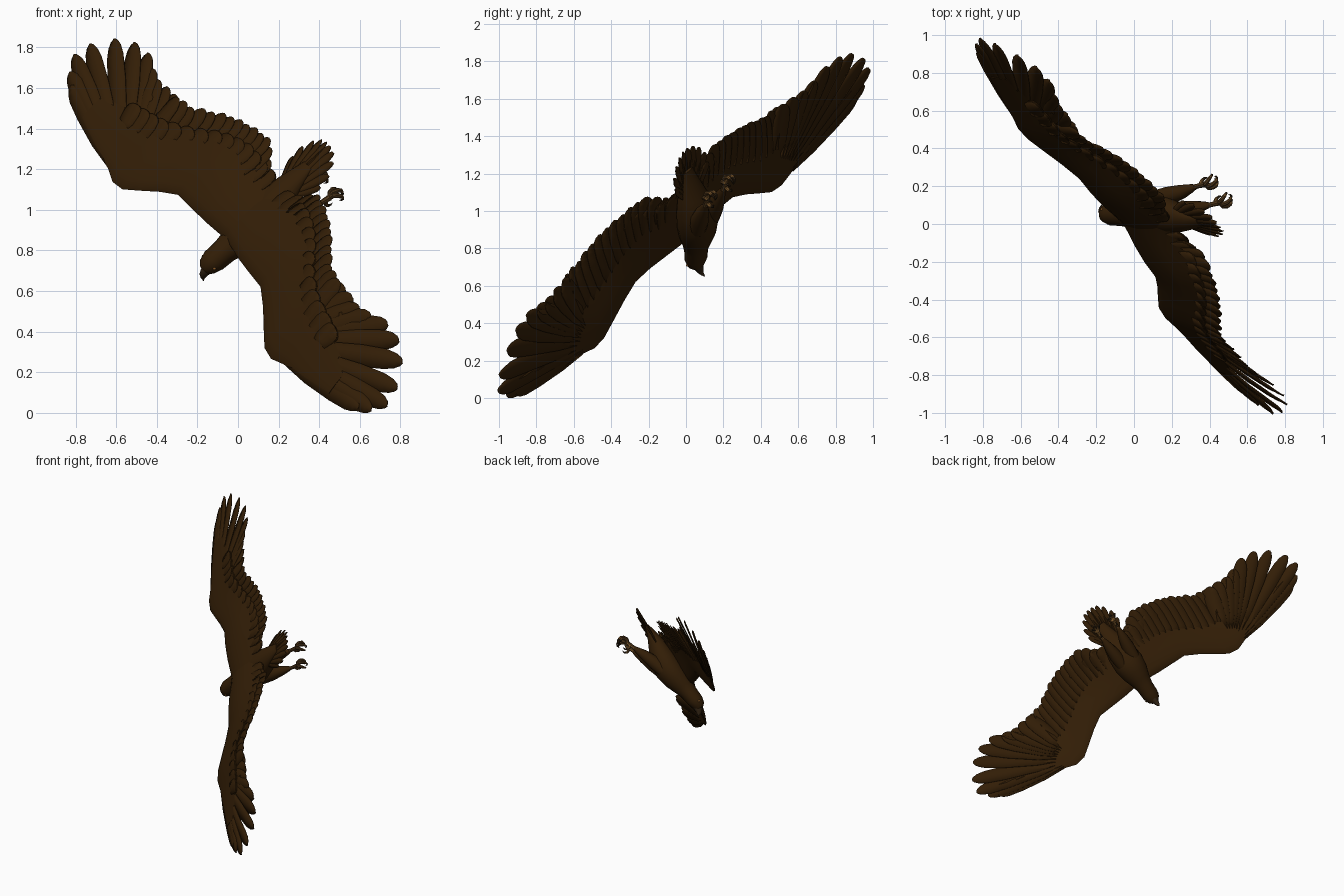
import bpy, bmesh, math
from mathutils import Vector, Matrix

cube = bpy.data.objects.get("Cube")
if cube:
    bpy.data.objects.remove(cube)

# Bird frame: X to its right wing, Y to the beak, Z out of the back
right = Vector((-0.507, 0.65, 0.566)).normalized()
ahead = Vector((-0.685, 0.112, -0.72))
ahead = (ahead - right * ahead.dot(right)).normalized()
back = right.cross(ahead)
FRAME = Matrix((right, ahead, back)).transposed().to_4x4()
FRAME.translation = right * 0.52


def material(name, rgb):
    m = bpy.data.materials.new(name)
    m.use_nodes = True
    m.diffuse_color = (*rgb, 1)
    m.node_tree.nodes["Principled BSDF"].inputs["Base Color"].default_value = (*rgb, 1)
    return m


BROWN = material("feather brown", (0.033, 0.013, 0.002))
LEG = material("leg brown", (0.075, 0.036, 0.01))
TAN = material("sole tan", (0.21, 0.1, 0.025))
HORN = material("horn brown", (0.03, 0.016, 0.006))
AMBER = material("eye amber", (0.25, 0.1, 0.02))


def finish(name, bm, mat, mirror=True, thickness=0, under=None):
    bmesh.ops.recalc_face_normals(bm, faces=bm.faces)
    if under:
        for f in bm.faces:
            f.material_index = int(f.normal.z < -0.1)
    me = bpy.data.meshes.new(name)
    bm.to_mesh(me)
    bm.free()
    me.materials.append(mat)
    if under:
        me.materials.append(under)
    ob = bpy.data.objects.new(name, me)
    bpy.context.collection.objects.link(ob)
    ob.matrix_world = FRAME
    bpy.ops.object.select_all(action='DESELECT')
    ob.select_set(True)
    bpy.context.view_layer.objects.active = ob
    bpy.ops.object.shade_smooth_by_angle(angle=math.radians(40))
    if thickness:
        s = ob.modifiers.new("thickness", 'SOLIDIFY')
        s.thickness = thickness
        s.offset = 0
    if mirror:
        ob.modifiers.new("mirror", 'MIRROR')


def loft(bm, rings):
    rows = [[bm.verts.new(p) for p in ring] for ring in rings]
    n = len(rows[0])
    for r, q in zip(rows, rows[1:]):
        for i in range(n):
            bm.faces.new((r[i], r[(i + 1) % n], q[(i + 1) % n], q[i]))
    bm.faces.new(rows[0])
    bm.faces.new(rows[-1])


def ellipses(stations, n=20):
    turn = [math.tau * i / n for i in range(n)]
    return [[Vector((rx * math.cos(t), y, z + rz * math.sin(t))) for t in turn]
            for y, z, rx, rz in stations]


def tube(bm, path, radii, n=8):
    pts = [Vector(p) for p in path]
    rings = []
    for i, p in enumerate(pts):
        d = (pts[min(i + 1, len(pts) - 1)] - pts[max(i - 1, 0)]).normalized()
        u = d.cross(Vector((0.9, 0.3, 0.1))).normalized()
        v = d.cross(u)
        rings.append([p + radii[i] * (u * math.cos(math.tau * k / n) + v * math.sin(math.tau * k / n))
                      for k in range(n)])
    loft(bm, rings)


def lookup(table, x, col):
    for p, q in zip(table, table[1:]):
        if x <= q[0]:
            t = max(0, (x - p[0]) / (q[0] - p[0]))
            return p[col] + t * (q[col] - p[col])
    return table[-1][col]


def wing_z(x, y):
    return 0.385 - 0.2 * max(0, -0.8 - y) - 0.035 * max(0, 1 - x / 0.25)


# Twist raising the rear edge along the span: span, right wing, left wing
TWIST = [(.18, 0, 0), (.29, 0, .1), (.5, 0, .17), (.65, .01, .2), (.8, .06, .21),
         (1.05, .01, .18), (1.26, 0, .13), (1.45, 0, .02)]


def both_wings(bm):
    copy = bmesh.ops.duplicate(bm, geom=bm.verts[:] + bm.edges[:] + bm.faces[:])["geom"]
    left = {v for v in copy if isinstance(v, bmesh.types.BMVert)}
    for v in bm.verts:
        x, y, z = v.co
        v.co.z = z + lookup(TWIST, x, 2 if v in left else 1) * max(0, lookup(ARM, x, 1) - y)
        if v in left:
            v.co.x = -x


VANE = [(0, .5), (.3, .9), (.65, 1), (.86, .9), (.94, .68), (.985, .38), (1, .12)]


def feather(bm, base, tip, half, tilt=0.004, ridge=0.004):
    base, tip = Vector(base), Vector(tip)
    up = Vector((0, 0, 1))
    side = (tip - base).cross(up).normalized()
    rows = []
    for t, w in VANE:
        c = base.lerp(tip, t)
        rows.append([bm.verts.new(c + side * half * w + up * tilt), bm.verts.new(c + up * ridge),
                     bm.verts.new(c - side * half * w - up * tilt)])
    for r, q in zip(rows, rows[1:]):
        for i in (0, 1):
            bm.faces.new((r[i], r[i + 1], q[i + 1], q[i]))


# Body and head in one spindle
bm = bmesh.new()
loft(bm, ellipses([(-.392, .316, .028, .028), (-.415, .32, .05, .045), (-.46, .315, .064, .06),
                   (-.53, .304, .066, .064), (-.59, .29, .08, .077), (-.66, .275, .105, .095),
                   (-.75, .263, .12, .105), (-.85, .265, .112, .095), (-.95, .275, .085, .07),
                   (-1.05, .283, .055, .035), (-1.12, .283, .035, .012)]))
finish("body", bm, BROWN, mirror=False)

# Hooked beak
bm = bmesh.new()
loft(bm, ellipses([(-.415, .306, .03, .032), (-.385, .306, .022, .027), (-.362, .298, .014, .021),
                   (-.351, .284, .008, .014), (-.347, .268, .002, .004)], 12))
finish("beak", bm, HORN, mirror=False)

# Eyes
bm = bmesh.new()
bmesh.ops.create_uvsphere(bm, u_segments=10, v_segments=6, radius=0.008,
                          matrix=Matrix.Translation((.054, -.437, .332)))
finish("eyes", bm, AMBER)

# Fleshy part of the wing: span, leading edge, rear edge, thickness
ARM = [(0, -.58, -.95, .05), (.16, -.565, -.95, .045), (.28, -.56, -.96, .038), (.4, -.555, -.93, .034),
       (.5, -.498, -.88, .03), (.6, -.428, -.81, .028), (.69, -.367, -.76, .027), (.77, -.355, -.72, .024),
       (.85, -.382, -.7, .019), (1, -.41, -.66, .012), (1.2, -.455, -.6, .007)]
CHORD = [0, .04, .15, .35, .65, 1]
bm = bmesh.new()
rings = []
for x, lead, rear, th in ARM:
    ring = []
    for u, sign in [(u, 1) for u in CHORD] + [(u, -.8) for u in CHORD[-2:0:-1]]:
        y = lead + u * (rear - lead)
        ring.append((x, y, wing_z(x, y) + sign * th * 1.8 * math.sqrt(u) * (1 - u)))
    rings.append(ring)
loft(bm, rings)
both_wings(bm)
finish("wing_arms", bm, BROWN, mirror=False)

# Long finger feathers fanning from the wrist
TIPS = [(1.4, -.517), (1.468, -.557), (1.525, -.63), (1.497, -.725), (1.41, -.832),
        (1.31, -.893), (1.2, -.908), (1.1, -.875), (1.02, -.86), (.94, -.872), (.86, -.878)]
bm = bmesh.new()
for i, (x, y) in enumerate(TIPS):
    t = i / (len(TIPS) - 1)
    bx, by = .86 - .1 * t, -.41 - .12 * t
    feather(bm, (bx, by, .386 - .006 * t), (x, y, wing_z(x, y) - .01), .05 + .01 * t, .004)
both_wings(bm)
finish("primary_feathers", bm, BROWN, mirror=False, thickness=.005)

# Rear feathers of the arm
TRAIL = [(.1, -.93), (.135, -.96), (.193, -1.04), (.274, -1.07), (.4, -1.045),
         (.53, -1.005), (.62, -.955), (.73, -.89), (.82, -.88)]
bm = bmesh.new()
COUNT = 15
for i in range(COUNT):
    x = .11 + .71 * i / (COUNT - 1)
    y = lookup(TRAIL, x, 1) - .008 * (i % 2)
    by = lookup(ARM, x, 1) - .16
    feather(bm, (x * .96, by, wing_z(x, by)), (x, y, wing_z(x, y)), .05, .003, .001)
both_wings(bm)
finish("secondary_feathers", bm, BROWN, mirror=False, thickness=.005)

# Short overlapping feathers lying flat above and below the wing
bm = bmesh.new()
for lift in (.004, -.004):
    for i in range(14):
        x = .1 + .85 * i / 13
        lead, rear = lookup(ARM, x, 1), lookup(ARM, x, 2)
        y0, y1 = lead + .6 * (rear - lead), rear - .03
        tx = x + .12 * max(0, x - .6)
        feather(bm, (x, y0, wing_z(x, y0) + lift), (tx, y1, wing_z(x, y1) + lift), .055, .0015, 0)
both_wings(bm)
finish("covert_feathers", bm, BROWN, mirror=False, thickness=.004)

# Tail fan
bm = bmesh.new()
for i, (x, y) in enumerate([(.018, -1.265), (.056, -1.255), (.094, -1.22), (.127, -1.16), (.132, -1.09)]):
    feather(bm, (.008 + .01 * i, -.95, .29 - .003 * i), (x, y, .28 - .005 * i), .022, .004)
finish("tail_feathers", bm, BROWN, thickness=.005)

# Feathered thighs and bare shanks
bm = bmesh.new()
tube(bm, [(.055, -.76, .215), (.06, -.85, .185), (.066, -.93, .15), (.071, -.985, .123), (.074, -1.01, .112)],
     [.045, .05, .038, .023, .014], 12)
finish("thighs", bm, BROWN)
bm = bmesh.new()
hub = Vector((.075, -1.068, .086))
tube(bm, [(.073, -.99, .121), (.075, -1.03, .103), hub], [.015, .013, .016])
finish("shanks", bm, LEG, under=TAN)

# Curled toes, each ending in a claw
toes, claws = bmesh.new(), bmesh.new()
for angle, size in ((-.65, .9), (0, 1), (.65, .9), (math.pi, .7)):
    d = Vector((math.sin(angle), -math.cos(angle), 0)) * size

    def at(out, down):
        return hub + d * out - Vector((0, 0, down * size))
    tube(toes, [at(0, 0), at(.028, -.01), at(.05, .004), at(.06, .026), at(.056, .04)],
         [.013, .013, .012, .01, .008])
    tube(claws, [at(.057, .036), at(.05, .052), at(.036, .06), at(.022, .058)], [.008, .007, .004, .001], 6)
finish("toes", toes, LEG, under=TAN)
finish("claws", claws, HORN)
